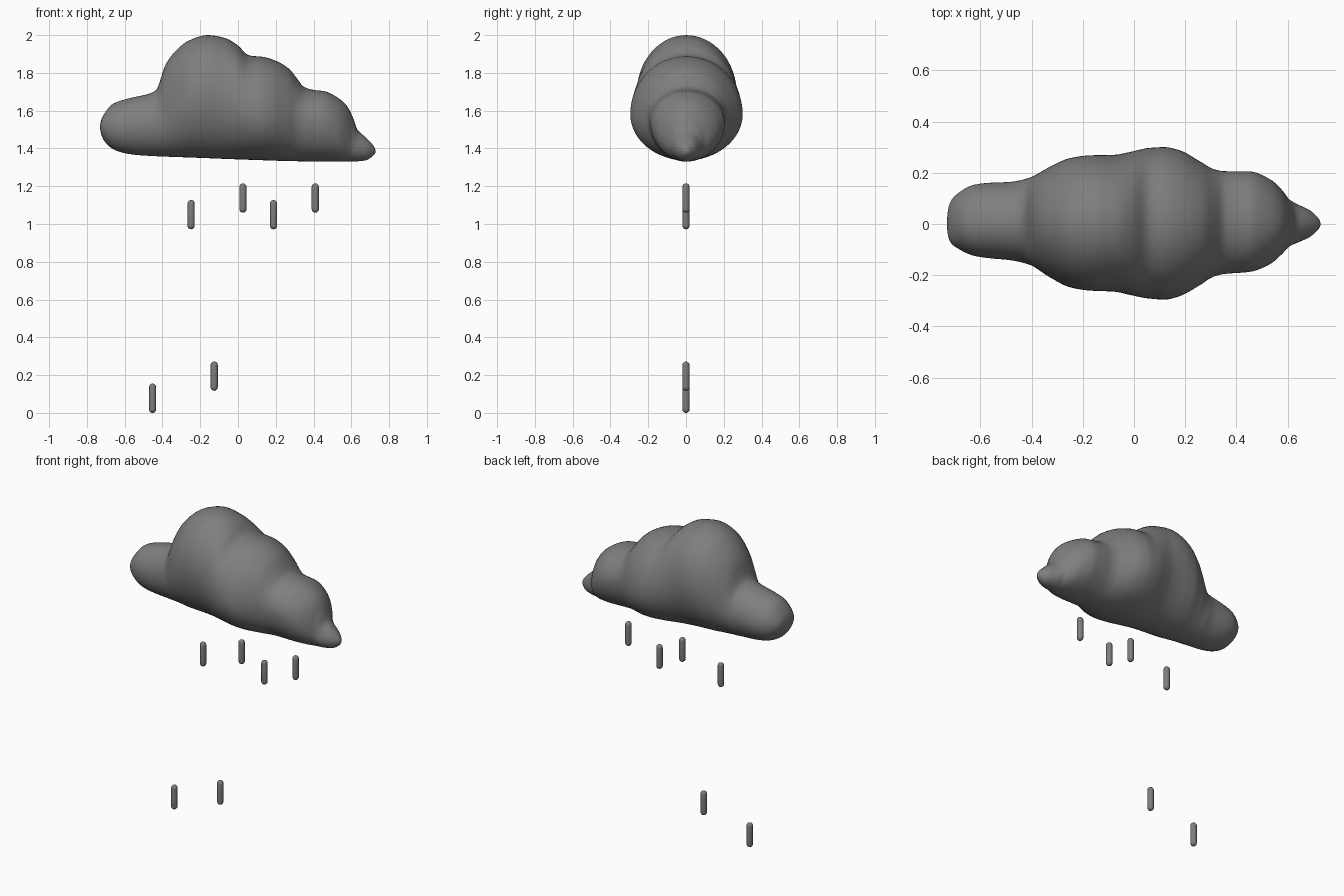
import bpy, bmesh, math

if "Cube" in bpy.data.objects:
    bpy.data.objects.remove(bpy.data.objects["Cube"])

X_MIN, X_MAX = -0.73, 0.728
CX, RX = (X_MIN + X_MAX) / 2, (X_MAX - X_MIN) / 2

grey = bpy.data.materials.new("storm grey")
grey.diffuse_color = (0.21, 0.21, 0.21, 1)
grey.use_nodes = True
grey.node_tree.nodes["Principled BSDF"].inputs["Base Color"].default_value = grey.diffuse_color


def angle(x):
    """Position along the cloud as an angle, so both tips come out round."""
    return math.acos(max(-1, min(1, -(x - CX) / RX)))


def curve(points):
    """Smooth, non-overshooting interpolation through (x, value) points."""
    t = [angle(p[0]) for p in points]
    v = [p[1] for p in points]
    n = len(t)
    d = [(v[i + 1] - v[i]) / (t[i + 1] - t[i]) for i in range(n - 1)]
    m = [d[0]]
    for a, b in zip(d, d[1:]):
        m.append(0 if a * b <= 0 else 2 * a * b / (a + b))
    m.append(d[-1])

    def f(a):
        i = max(k for k in range(n - 1) if t[k] <= a or k == 0)
        h = t[i + 1] - t[i]
        s = (a - t[i]) / h
        return ((1 + 2 * s) * (1 - s) ** 2 * v[i] + s * (1 - s) ** 2 * h * m[i]
                + s * s * (3 - 2 * s) * v[i + 1] + s * s * (s - 1) * h * m[i + 1])
    return f


# Cloud outlines along x
top = curve([(X_MIN, 1.515), (-.71, 1.58), (-.66, 1.637), (-.57, 1.667), (-.47, 1.69),
             (-.43, 1.713), (-.413, 1.756), (-.39, 1.83), (-.336, 1.91), (-.256, 1.973),
             (-.16, 2.0), (-.07, 1.985), (0, 1.945), (.045, 1.90), (.07, 1.89),
             (.125, 1.886), (.193, 1.867), (.272, 1.82), (.315, 1.767), (.35, 1.725),
             (.4, 1.71), (.457, 1.703), (.51, 1.68), (.573, 1.63), (.61, 1.56),
             (.632, 1.50), (.669, 1.465), (.706, 1.428), (X_MAX, 1.385)])
bottom = curve([(X_MIN, 1.515), (-.71, 1.443), (-.66, 1.396), (-.6, 1.375), (-.52, 1.364),
                (-.2, 1.35), (.06, 1.34), (.33, 1.332), (.59, 1.33), (.67, 1.336),
                (.711, 1.357), (X_MAX, 1.385)])
back = curve([(X_MIN, 0), (-.72, .078), (-.68, .125), (-.62, .154), (-.56, .161),
              (-.485, .164), (-.41, .18), (-.33, .222), (-.25, .257), (-.17, .268),
              (-.076, .27), (-.02, .28), (.06, .297), (.12, .30), (.177, .288),
              (.255, .246), (.314, .213), (.353, .206), (.45, .205), (.53, .175),
              (.58, .13), (.606, .096), (.645, .074), (.684, .055), (.711, .032), (X_MAX, 0)])
front = curve([(X_MIN, 0), (-.72, .065), (-.68, .1), (-.62, .125), (-.56, .134),
               (-.485, .141), (-.41, .158), (-.33, .207), (-.25, .247), (-.17, .26),
               (-.076, .264), (-.02, .276), (.06, .291), (.12, .295), (.177, .282),
               (.255, .24), (.314, .204), (.353, .195), (.45, .187), (.53, .157),
               (.58, .115), (.606, .088), (.645, .07), (.684, .052), (.711, .03), (X_MAX, 0)])
# Height of the widest line
waist = curve([(X_MIN, 1.515), (-.6, 1.515), (-.43, 1.535), (-.32, 1.63), (-.16, 1.69),
               (-.02, 1.63), (.1, 1.585), (.3, 1.56), (.45, 1.535), (.57, 1.475),
               (.63, 1.405), (X_MAX, 1.385)])


def finish(bm, name):
    bmesh.ops.recalc_face_normals(bm, faces=bm.faces)
    mesh = bpy.data.meshes.new(name)
    bm.to_mesh(mesh)
    bm.free()
    mesh.materials.append(grey)
    for p in mesh.polygons:
        p.use_smooth = True
    ob = bpy.data.objects.new(name, mesh)
    bpy.context.collection.objects.link(ob)
    return ob


def skin(bm, rings, start, end):
    """Join vertex rings into a closed tube with pointed caps."""
    n = len(rings[0])
    for j in range(n):
        k = (j + 1) % n
        bm.faces.new((start, rings[0][j], rings[0][k]))
        bm.faces.new((end, rings[-1][k], rings[-1][j]))
        for a, b in zip(rings, rings[1:]):
            bm.faces.new((a[j], b[j], b[k], a[k]))


# Cloud body, lofted from oval sections
bm = bmesh.new()
STEPS, SIDES = 150, 64
rings = []
for i in range(1, STEPS):
    a = math.pi * i / STEPS
    x = CX - RX * math.cos(a)
    zt, zb, zm = top(a), bottom(a), waist(a)
    ring = []
    for j in range(SIDES):
        c, s = math.cos(2 * math.pi * j / SIDES), math.sin(2 * math.pi * j / SIDES)
        y = c * (back(a) if c > 0 else front(a))
        z = zm + s * (zt - zm if s > 0 else zm - zb)
        ring.append(bm.verts.new((x, y, z)))
    rings.append(ring)
skin(bm, rings, bm.verts.new((X_MIN, 0, 1.515)), bm.verts.new((X_MAX, 0, 1.385)))
finish(bm, "cloud")


# Raindrops, small upright capsules
def raindrop(name, x, z, r=0.019, length=0.155):
    bm = bmesh.new()
    rings = []
    for base, angles in ((z + r, range(-75, 1, 15)), (z + length - r, range(0, 76, 15))):
        for deg in angles:
            e = math.radians(deg)
            rings.append([bm.verts.new((x + r * math.cos(e) * math.cos(math.tau * j / 24),
                                        r * math.cos(e) * math.sin(math.tau * j / 24),
                                        base + r * math.sin(e))) for j in range(24)])
    skin(bm, rings, bm.verts.new((x, 0, z)), bm.verts.new((x, 0, z + length)))
    finish(bm, name)


drops = [(-.248, .972), (.026, 1.06), (.188, .972), (.409, 1.06), (-.452, 0), (-.126, .117)]
for i, (x, z) in enumerate(drops):
    raindrop(f"raindrop_{i + 1}", x, z)
